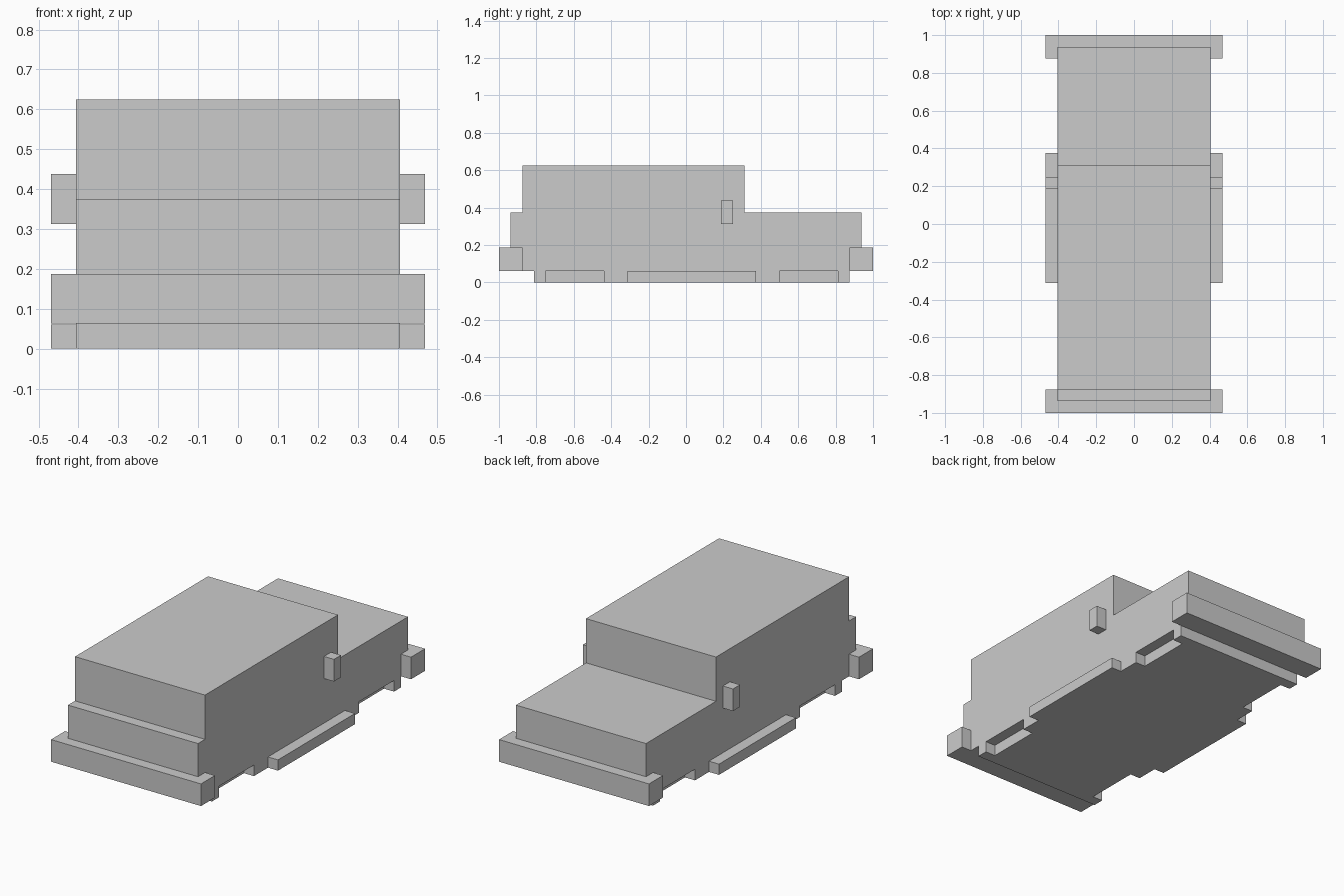
import bpy, bmesh

if "Cube" in bpy.data.objects:
    bpy.data.objects.remove(bpy.data.objects["Cube"])

U = 1 / 16      # the model sits on a 1/16 unit grid
BODY = 6.5      # body half width
WIDE = 7.5      # half width over bumpers, sills and mirrors


def extrude_profile(name, profile, x0, x1):
    """Side profile (y, z) extruded along x, in grid units."""
    bm = bmesh.new()
    face = bm.faces.new([bm.verts.new((x0 * U, y * U, z * U)) for y, z in profile])
    new = bmesh.ops.extrude_face_region(bm, geom=[face])["geom"]
    verts = [v for v in new if isinstance(v, bmesh.types.BMVert)]
    bmesh.ops.translate(bm, verts=verts, vec=((x1 - x0) * U, 0, 0))
    bmesh.ops.recalc_face_normals(bm, faces=bm.faces)
    mesh = bpy.data.meshes.new(name)
    bm.to_mesh(mesh)
    bm.free()
    obj = bpy.data.objects.new(name, mesh)
    bpy.context.collection.objects.link(obj)
    return obj


def block(name, x, y, z):
    return extrude_profile(
        name, [(y[0], z[0]), (y[1], z[0]), (y[1], z[1]), (y[0], z[1])], *x)


# Stepped body with tall cabin and low rear deck
body = extrude_profile("body", [
    (-13, 0), (14, 0), (14, 3), (15, 3), (15, 6), (5, 6), (5, 10),
    (-14, 10), (-14, 6), (-15, 6), (-15, 3), (-14, 3), (-14, 1), (-13, 1)],
    -BODY, BODY)

# Wheel recesses along both lower edges
for side in (-1, 1):
    for y in ((-12, -7), (8, 13)):
        cutter = block("wheel_recess_cutter", sorted((side * 5.5, side * 8)), y, (-1, 1))
        cutter.hide_render = True
        mod = body.modifiers.new("wheel_recess", "BOOLEAN")
        mod.operation = "DIFFERENCE"
        mod.solver = "EXACT"
        mod.object = cutter
        bpy.context.view_layer.objects.active = body
        bpy.ops.object.modifier_apply(modifier=mod.name)
        bpy.data.objects.remove(cutter)

# Front and rear bumpers, wrapping past the body sides
def bumper(name, s):
    block(name, (-WIDE, WIDE), sorted((s * 14, s * 16)), (1, 3))

bumper("front_bumper", -1)
bumper("rear_bumper", 1)

# The body is narrower in front of z = 3, so the bumpers meet its end faces;
# short corner pieces are part of the bumper width itself.

# Side sills and mirrors
for side, label in ((-1, "left"), (1, "right")):
    x = sorted((side * BODY, side * WIDE))
    block(label + "_sill", x, (-5, 6), (0, 0.97))
    block(label + "_mirror", x, (3, 4), (5, 7))
